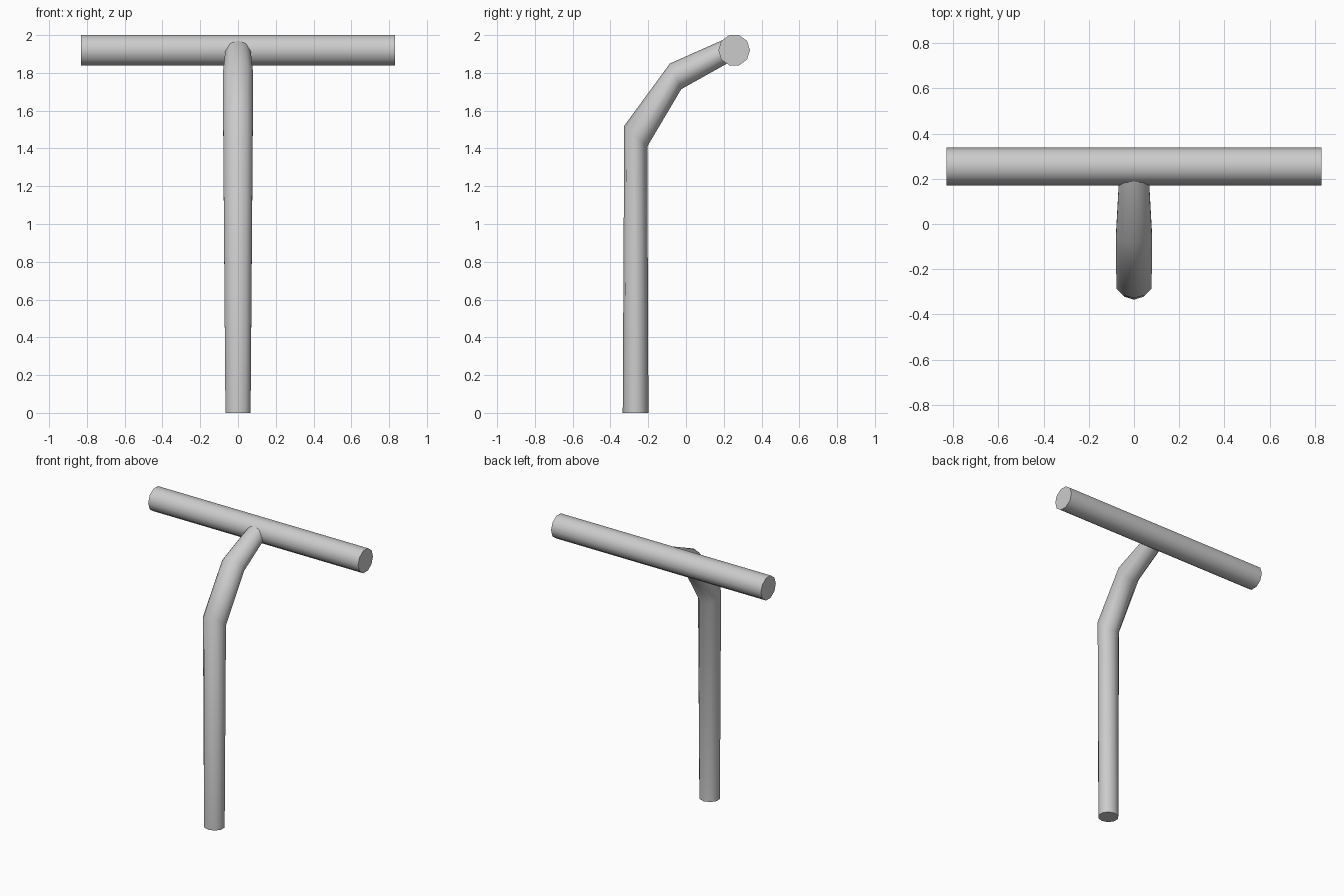
import bpy
import bmesh
import math
from mathutils import Vector

cube = bpy.data.objects.get("Cube")
if cube:
    bpy.data.objects.remove(cube, do_unlink=True)

SIDES = 10

# One plain grey material for everything
grey = bpy.data.materials.new("light_grey")
grey.use_nodes = True
colour = (0.6, 0.6, 0.6, 1.0)
grey.diffuse_color = colour
grey.node_tree.nodes["Principled BSDF"].inputs["Base Color"].default_value = colour


def loft(name, rings):
    """Skin elliptical rings, each given as centre and two radius vectors."""
    bm = bmesh.new()
    loops = []
    for centre, u, v in rings:
        angles = [2 * math.pi * i / SIDES for i in range(SIDES)]
        loops.append([bm.verts.new(Vector(centre) + Vector(u) * math.cos(a)
                                   + Vector(v) * math.sin(a)) for a in angles])
    for low, high in zip(loops, loops[1:]):
        for i in range(SIDES):
            j = (i + 1) % SIDES
            bm.faces.new((low[i], low[j], high[j], high[i]))
    bm.faces.new(loops[0])
    bm.faces.new(loops[-1])
    bmesh.ops.recalc_face_normals(bm, faces=bm.faces)
    mesh = bpy.data.meshes.new(name)
    bm.to_mesh(mesh)
    bm.free()
    mesh.materials.append(grey)
    obj = bpy.data.objects.new(name, mesh)
    bpy.context.collection.objects.link(obj)
    bpy.ops.object.select_all(action='DESELECT')
    obj.select_set(True)
    bpy.context.view_layer.objects.active = obj
    bpy.ops.object.shade_smooth_by_angle(angle=math.radians(50))
    return obj


# Horizontal crossbar
R = 0.084
loft("crossbar", [((x, 0.255, 1.92), (0, R, 0), (0, 0, R)) for x in (-0.83, 0.83)])

# Bent stem: y, z of the centre, y, z of the mitre direction, sideways radius
stem = [
    (-0.267, 0.0, 0.068, 0.0, 0.070),
    (-0.266, 1.465, 0.061, -0.055, 0.082),
    (-0.055, 1.782, 0.030, -0.068, 0.084),
    (0.225, 1.922, 0.022, -0.056, 0.068),
]
loft("stem", [((0, y, z), (0, dy, dz), (w, 0, 0)) for y, z, dy, dz, w in stem])
